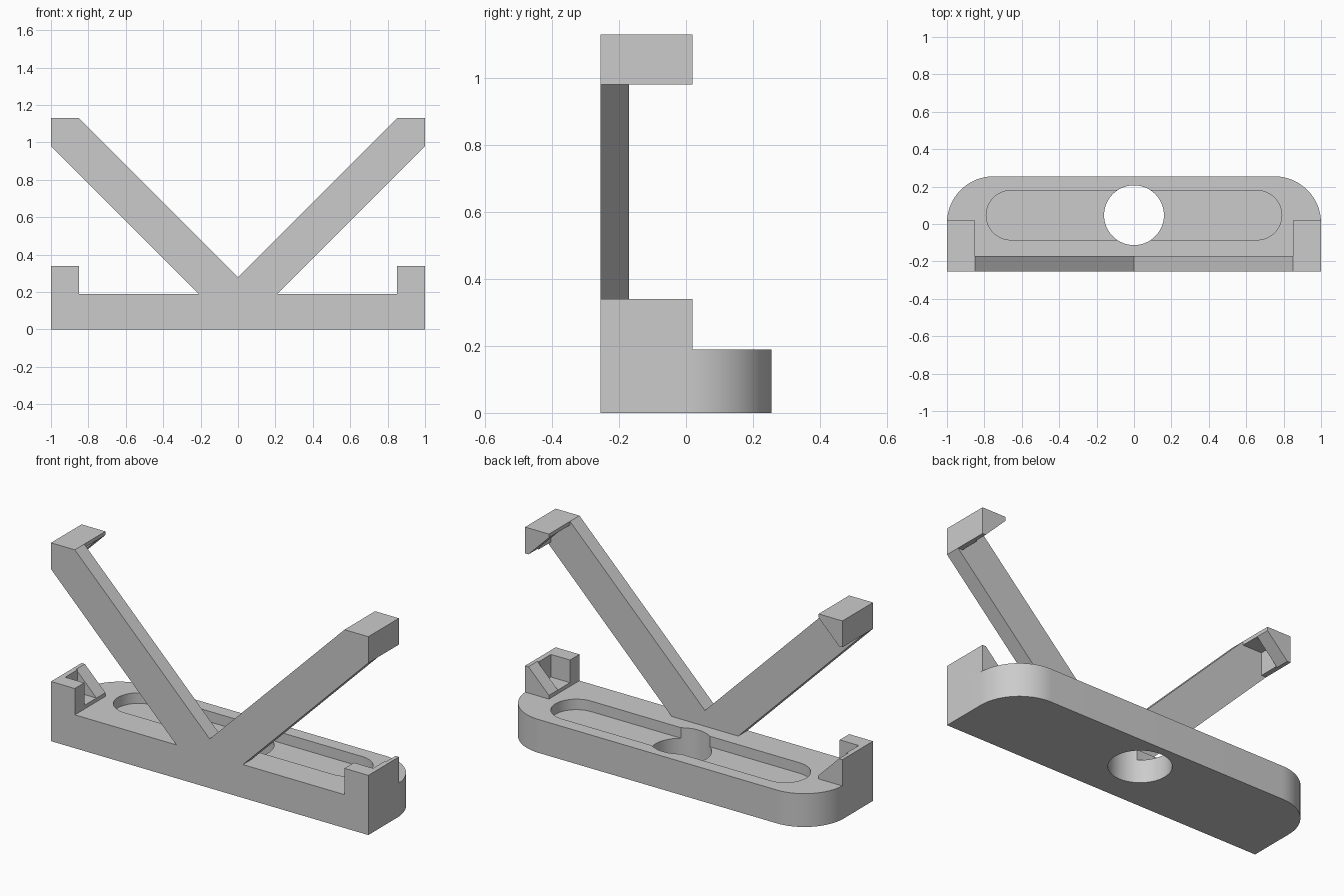
import bpy, bmesh, math

cube = bpy.data.objects.get("Cube")
if cube:
    bpy.data.objects.remove(cube, do_unlink=True)

grey = bpy.data.materials.new("plain grey")
grey.use_nodes = True
grey.diffuse_color = (0.6, 0.6, 0.6, 1)
grey.node_tree.nodes["Principled BSDF"].inputs["Base Color"].default_value = (0.6, 0.6, 0.6, 1)

# Main dimensions
FRONT, BACK = -0.255, 0.255
PLATE = -0.17          # back of the front frame
HOOK = 0.02            # back of the corner hooks
DECK, LIP, TOP = 0.19, 0.34, 1.13
HOOK_W = 0.15
SLOT_Y = 0.047


def extrude(name, pts, lo, hi, axis):
    """Prism from a closed profile: axis 'y' takes (x, z), axis 'z' takes (x, y)."""
    place = (lambda a, b, c: (a, c, b)) if axis == "y" else (lambda a, b, c: (a, b, c))
    bm = bmesh.new()
    rings = [[bm.verts.new(place(a, b, c)) for a, b in pts] for c in (lo, hi)]
    for ring in rings:
        bm.faces.new(ring)
    n = len(pts)
    for i in range(n):
        j = (i + 1) % n
        bm.faces.new((rings[0][i], rings[0][j], rings[1][j], rings[1][i]))
    bmesh.ops.recalc_face_normals(bm, faces=bm.faces)
    mesh = bpy.data.meshes.new(name)
    bm.to_mesh(mesh)
    bm.free()
    mesh.materials.append(grey)
    ob = bpy.data.objects.new(name, mesh)
    bpy.context.collection.objects.link(ob)
    return ob


def arc(cx, cy, r, start, end, steps=24):
    angles = [math.radians(start + (end - start) * i / steps) for i in range(steps + 1)]
    return [(cx + r * math.cos(a), cy + r * math.sin(a)) for a in angles]


# Base with rounded back corners
R = 0.25
outline = [(-1, PLATE), (1, PLATE)]
outline += arc(1 - R, BACK - R, R, 0, 90) + arc(R - 1, BACK - R, R, 90, 180)
base = extrude("base", outline, 0, DECK, "z")

# Shallow slot and round through hole
r = 0.132
slot = arc(0.79 - r, SLOT_Y, r, -90, 90) + arc(r - 0.79, SLOT_Y, r, 90, 270)
hole = arc(0, SLOT_Y, 0.16, 0, 360, 64)[:-1]
cutters = [extrude("slot_cutter", slot, 0.13, 0.4, "z"),
           extrude("hole_cutter", hole, -0.2, 0.5, "z")]
for cutter in cutters:
    mod = base.modifiers.new(cutter.name, "BOOLEAN")
    mod.operation = "DIFFERENCE"
    mod.solver = "EXACT"
    mod.object = cutter

# Bake the cuts and shade the rounded walls smooth
bpy.context.view_layer.update()
cut_mesh = bpy.data.meshes.new_from_object(
    base.evaluated_get(bpy.context.evaluated_depsgraph_get()))
base.modifiers.clear()
base.data = cut_mesh
for cutter in cutters:
    bpy.data.objects.remove(cutter, do_unlink=True)
bpy.ops.object.select_all(action="DESELECT")
base.select_set(True)
bpy.context.view_layer.objects.active = base
bpy.ops.object.shade_smooth_by_angle(angle=math.radians(30))

# Front frame: rail with raised ends and two slanted arms
inner = 1 - HOOK_W
half = [(1, 0), (1, LIP), (inner, LIP), (inner, DECK), (0.21, DECK),
        (1, TOP - HOOK_W), (1, TOP), (inner, TOP)]
frame = half + [(0, 0.28)] + [(-x, z) for x, z in reversed(half)]
extrude("front_frame", frame, FRONT, PLATE, "y")

# Corner hooks: thin wall and shelf, closed by a triangular cheek at the back
T = 0.03
CHEEK = -0.06
for side, sx in (("left", 1), ("right", -1)):
    for level, corner, up in (("lower", DECK, 1), ("upper", TOP, -1)):
        def profile(pts):
            return [(sx * (1 - a), corner + up * b) for a, b in pts]
        angle = [(0, 0), (HOOK_W, 0), (HOOK_W, T * 0.7), (T, T * 0.7), (T, HOOK_W), (0, HOOK_W)]
        cheek = [(0, 0), (HOOK_W, 0), (HOOK_W, T * 0.7), (T * 0.7, HOOK_W), (0, HOOK_W)]
        extrude(f"{level}_{side}_hook", profile(angle), PLATE, CHEEK, "y")
        extrude(f"{level}_{side}_cheek", profile(cheek), CHEEK, HOOK, "y")
